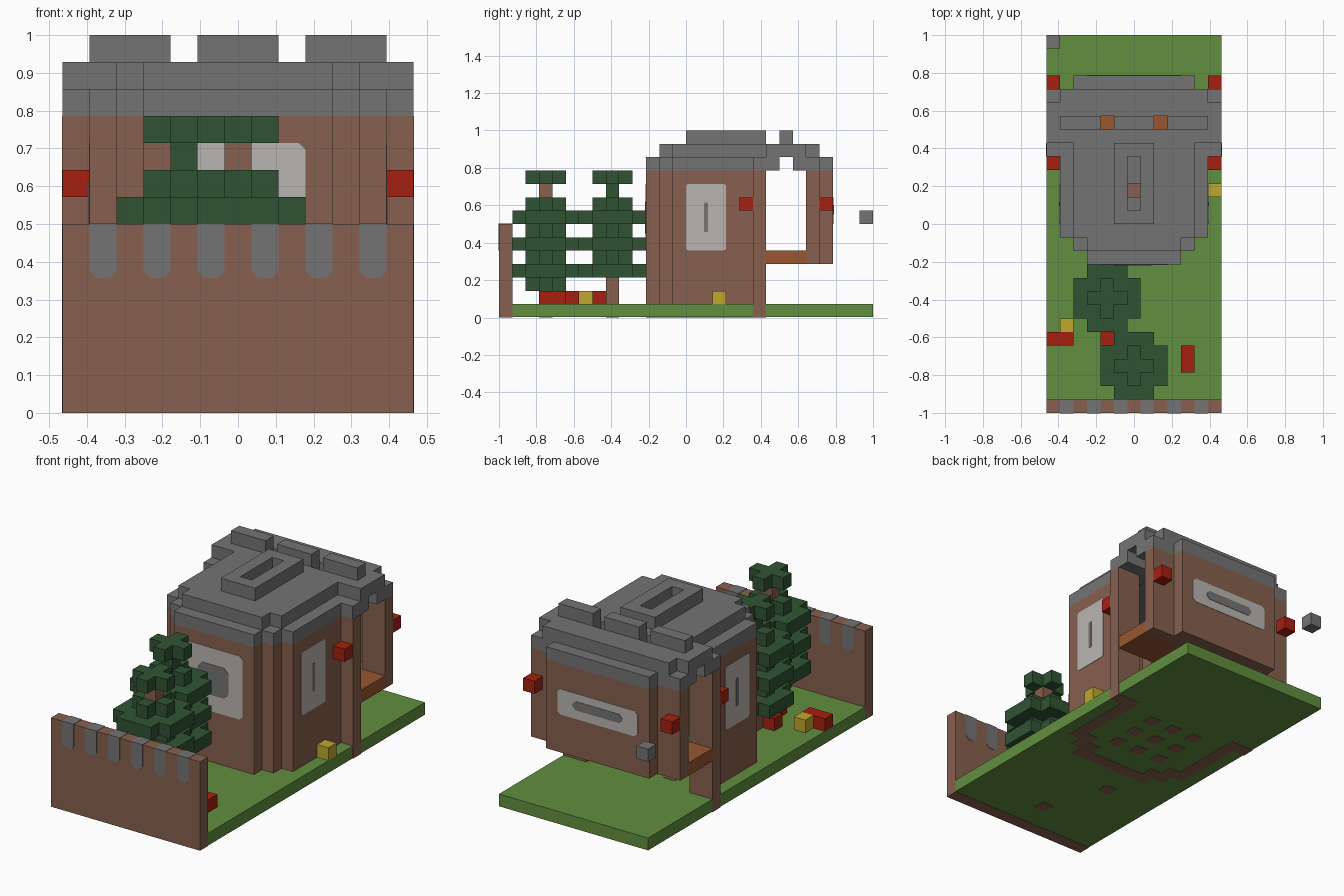
import bpy
import bmesh
from mathutils import Vector

cube = bpy.data.objects.get("Cube")
if cube:
    bpy.data.objects.remove(cube)

# Everything sits on a block grid; one block is U wide.
U = 1 / 14
WIDE, LONG = 13, 28
EPS = 0.03


def material(name, *rgb):
    lin = [((c / 255 + 0.055) / 1.055) ** 2.4 for c in rgb] + [1]
    mat = bpy.data.materials.new(name)
    mat.use_nodes = True
    mat.diffuse_color = lin
    mat.node_tree.nodes["Principled BSDF"].inputs["Base Color"].default_value = lin
    return mat


GRASS = material("grass green", 97, 143, 62)
LEAF = material("leaf green", 48, 84, 52)
BROWN = material("wall brown", 135, 96, 78)
STONE = material("stone grey", 116, 116, 116)
PALE = material("pale glass", 186, 181, 177)
RED = material("red", 166, 32, 16)
YELLOW = material("yellow", 190, 168, 45)
ORANGE = material("floor orange", 152, 86, 48)


def place(x, y, z):
    return Vector(((x - WIDE / 2) * U, (y - LONG / 2) * U, z * U))


def finish(name, mat, bm):
    bmesh.ops.recalc_face_normals(bm, faces=bm.faces)
    mesh = bpy.data.meshes.new(name)
    bm.to_mesh(mesh)
    bm.free()
    mesh.materials.append(mat)
    obj = bpy.data.objects.new(name, mesh)
    bpy.context.collection.objects.link(obj)


def part(name, mat, boxes, mirror=False):
    """Boxes are (x0, x1, y0, y1, z0, z1) in blocks."""
    bm = bmesh.new()
    boxes = list(boxes)
    if mirror:
        boxes += [(WIDE - b, WIDE - a, *rest) for a, b, *rest in boxes]
    for x0, x1, y0, y1, z0, z1 in boxes:
        lo, hi = place(x0, y0, z0), place(x1, y1, z1)
        for v in bmesh.ops.create_cube(bm, size=1)["verts"]:
            v.co = (lo + hi) / 2 + v.co * (hi - lo)
    finish(name, mat, bm)


def block(x, y, z):
    return (x, x + 1, y, y + 1, z, z + 1)


def panel(name, mat, axis, depth, a0, a1, z0, z1, cut, top_cut=None):
    """Rectangle with clipped corners, extruded between two depths along axis."""
    t = cut if top_cut is None else top_cut
    outline = [(a0 + cut, z0), (a1 - cut, z0), (a1, z0 + cut), (a1, z1 - t),
               (a1 - t, z1), (a0 + t, z1), (a0, z1 - t), (a0, z0 + cut)]
    d0, d1 = depth
    bm = bmesh.new()
    at = (lambda d, a, z: place(d, a, z)) if axis == "x" else (lambda d, a, z: place(a, d, z))
    face = bm.faces.new([bm.verts.new(at(d0, a, z)) for a, z in outline])
    new = bmesh.ops.extrude_face_region(bm, geom=[face])["geom"]
    shift = at(d1, 0, 0) - at(d0, 0, 0)
    for v in new:
        if isinstance(v, bmesh.types.BMVert):
            v.co += shift
    bmesh.ops.remove_doubles(bm, verts=bm.verts, dist=1e-6)
    finish(name, mat, bm)


# Ground and the front garden wall with grey stripes
part("ground", GRASS, [(0, WIDE, 1, LONG, EPS, 1)])
part("garden_wall", BROWN, [(0, WIDE, 0, 1, 0, 7)])
for i in range(1, WIDE, 2):
    if i < WIDE - 1:
        panel("wall_stripe", STONE, "y", (-EPS, 1 + EPS), i, i + 1, 5, 7 + EPS, 0.25, 0)


# House: rounded shell of walls, carried up by a stone course
def shell(z0, z1):
    return [(3, 7, 11, 12, z0, z1), (2, 4, 12, 13, z0, z1),
            (1, 3, 13, 14, z0, z1), (1, 2, 13, 20, z0, z1)]


part("house_walls", BROWN, shell(0, 11), True)
part("house_posts", BROWN, [(-EPS, 1, 19, 20, 0, 11)], True)
part("wall_course", STONE, shell(11, 12) + [(1, 3, 13, 20, 11, 12), (0, 1, 19, 20, 11, 12)], True)
part("floor_studs", BROWN,
     [(x, x + 1, y, y + 1, 0, 1 + EPS) for x in (4, 6, 8) for y in (14, 16, 18)])

# Roof slab with a shaft below the skylight
part("roof_slab", STONE, [(3, 6, 12, 13, 12, 13), (2, 6, 13, 20, 12, 13),
                          (6, 7, 12, 16, 12, 13), (6, 7, 17, 20, 12, 13)], True)
part("skylight_rim", STONE, [(5, 6, 14, 20, 13, 14), (6, 7, 14, 15, 13, 14),
                             (6, 7, 19, 20, 13, 14)], True)

# Raised back room
part("room_floor", ORANGE, [(0, WIDE, 20, 23, 4, 5)])
part("room_walls", BROWN, [(0, 2, 23, 24, 4, 11), (2, 7, 24, 25, 4, 11),
                           (0, 7, 23, 24, 4, 5)], True)
part("room_course", STONE, [(0, 7, 20, 21, 11, 12), (0, 7, 22, 24, 11, 12),
                            (2, 7, 24, 25, 11, 12)], True)
part("room_roof", STONE, [(0, 4, 20, 23, 12, 13), (1, 4, 23, 24, 12, 13),
                          (4, 5, 20, 21, 12, 13), (4, 5, 22, 24, 12, 13),
                          (5, 7, 20, 24, 12, 13)], True)
part("roof_battlements", STONE, [(1, 4, 21, 22, 13, 14), (5, 7, 21, 22, 13, 14)], True)

# Windows: pale panes with grey centres
panel("front_window", PALE, "y", (11 - EPS, 11), 4, 9, 5, 10, 0.25)
panel("front_window_centre", STONE, "y", (11 - 2 * EPS, 11), 5.1, 7.8, 6.3, 8.7, 0.4)
panel("back_window", PALE, "y", (25, 25 + EPS), 3, 10, 7, 9, 0.25)
panel("back_window_centre", STONE, "y", (25, 25 + 2 * EPS), 4.3, 8.7, 7.7, 8.4, 0.3)
for side, face, out in (("right", 1, -EPS), ("left", WIDE - 1, EPS)):
    panel(side + "_window", PALE, "x", (face, face + out), 14, 17, 5, 10, 0.15)
    panel(side + "_window_centre", STONE, "x", (face, face + 2 * out), 15.35, 15.65, 6.4, 8.6, 0.05)


# Trees: trunk with alternating wide and cross-shaped leaf layers
def tree(name, x, y, crosses, tip):
    leaves = []
    for z in (3, 5, 7):
        leaves += [(x - 1, x + 2, y - 2, y + 3, z, z + 1), (x - 2, x + 3, y - 1, y + 2, z, z + 1)]
    for z in crosses:
        leaves += [(x - 1, x + 2, y, y + 1, z, z + 1), (x, x + 1, y - 1, y + 2, z, z + 1)]
    part(name + "_leaves", LEAF, leaves)
    part(name + "_trunk", BROWN, [(x, x + 1, y, y + 1, 0, 3)])
    part(name + "_tip", tip, [block(x, y, 9)])


tree("front_tree", 6, 3, (2, 4, 6, 8, 10), BROWN)
tree("rear_tree", 4, 8, (4, 6, 8, 10), LEAF)

# Flowers, wall lanterns and the loose stone
part("red_flowers", RED, [block(x, y, 1) for x, y in
                          ((0, 5), (1, 5), (4, 5), (10, 3), (10, 4), (3, 7))])
part("yellow_flowers", YELLOW, [block(1, 6, 1), block(12, 16, 1)])
part("lanterns", RED, [block(0, 18, 8), block(0, 24, 8)], True)
part("loose_stone", STONE, [block(0, 27, 7)])
